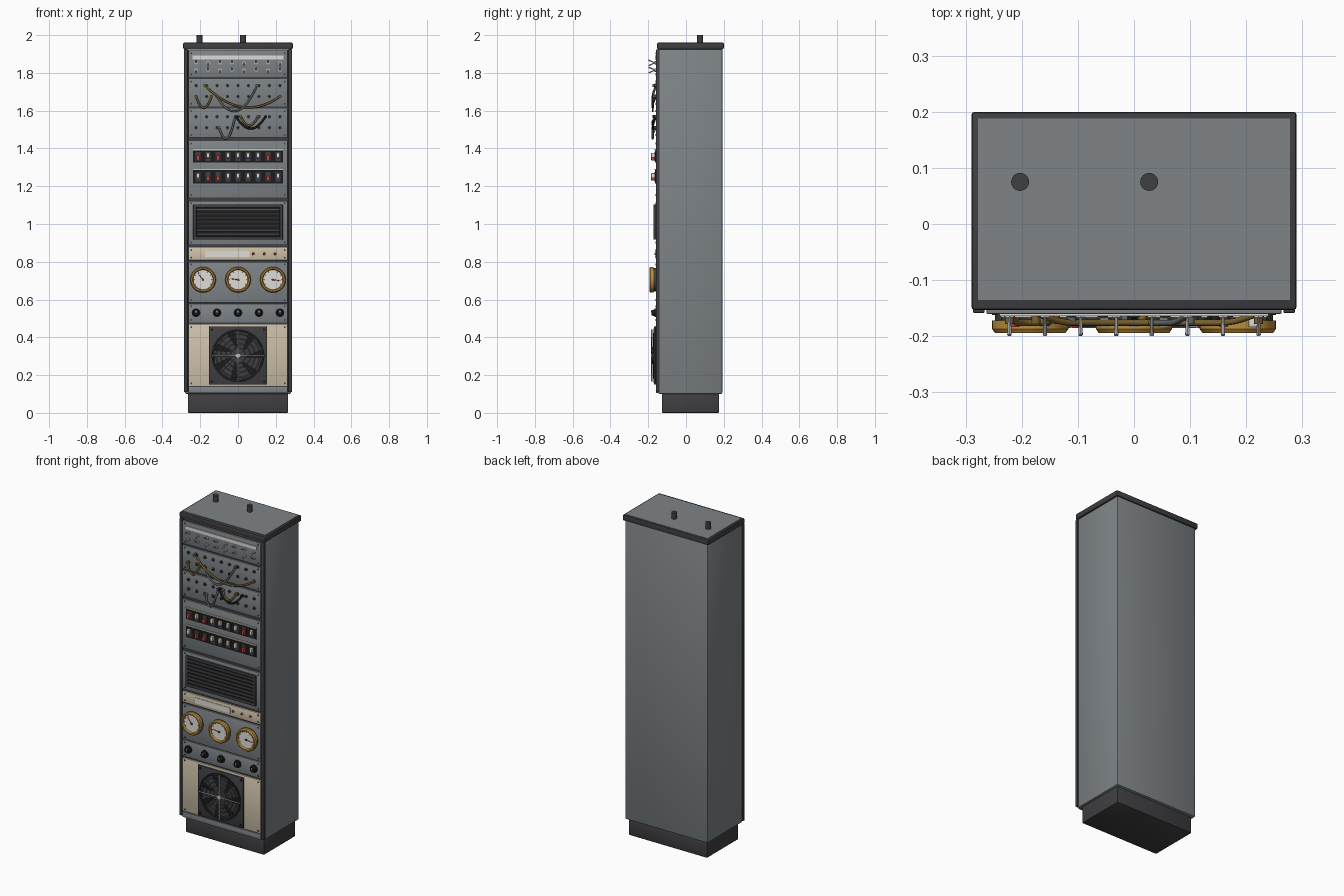
import bpy, bmesh, math
from mathutils import Matrix, Vector

if "Cube" in bpy.data.objects:
    bpy.data.objects.remove(bpy.data.objects["Cube"])


def material(name, *rgb):
    m = bpy.data.materials.new(name)
    m.use_nodes = True
    m.diffuse_color = (*rgb, 1)
    m.node_tree.nodes["Principled BSDF"].inputs["Base Color"].default_value = (*rgb, 1)
    return m


GREY = material("blue grey paint", .21, .23, .245)
DARK = material("charcoal", .05, .05, .055)
BLACK = material("black", .012, .012, .013)
BEIGE = material("beige", .62, .54, .4)
WHITE = material("off white", .74, .72, .68)
BRASS = material("brass", .5, .27, .04)
RED = material("red", .6, .05, .03)
STEEL = material("steel", .55, .56, .57)
BROWN = material("ochre cable", .19, .12, .03)
CABLE = material("grey cable", .13, .14, .15)
FRONT = -.16  # outer face of the equipment panels
built = []


def finish(name, bm, mat):
    me = bpy.data.meshes.new(name)
    bm.to_mesh(me)
    bm.free()
    me.materials.append(mat)
    ob = bpy.data.objects.new(name, me)
    bpy.context.collection.objects.link(ob)
    built.append(ob)
    return ob


def box(name, mat, x, y, z, bevel=0):
    """Box between the (low, high) pairs x, y and z."""
    bm = bmesh.new()
    size = [b - a for a, b in (x, y, z)]
    mid = [(a + b) / 2 for a, b in (x, y, z)]
    bmesh.ops.create_cube(bm, size=1, matrix=Matrix.Translation(mid) @ Matrix.Diagonal((*size, 1)))
    if bevel:
        bmesh.ops.bevel(bm, geom=bm.edges[:], offset=bevel, segments=2, profile=.5, affect='EDGES')
    return finish(name, bm, mat)


def rod(name, mat, a, b, r1, r2=None, sides=16):
    """Cylinder or cone from point a to point b."""
    a, b = Vector(a), Vector(b)
    turn = (b - a).to_track_quat('Z', 'Y').to_matrix().to_4x4()
    bm = bmesh.new()
    bmesh.ops.create_cone(bm, cap_ends=True, segments=sides, radius1=r1, radius2=r1 if r2 is None else r2,
                          depth=(b - a).length, matrix=Matrix.Translation((a + b) / 2) @ turn)
    return finish(name, bm, mat)


def knob(name, mat, x, z, r, back, front, r2=None, sides=16):
    return rod(name, mat, (x, back, z), (x, front, z), r, r2, sides)


def lathe(name, mat, x, z, profile, sides=32):
    """Turn a closed (radius, y) profile about a front-facing axis."""
    bm = bmesh.new()
    rings = []
    for i in range(sides):
        t = 2 * math.pi * i / sides
        rings.append([bm.verts.new((x + r * math.cos(t), y, z + r * math.sin(t))) for r, y in profile])
    n = len(profile)
    for i in range(sides):
        p, q = rings[i], rings[(i + 1) % sides]
        for j in range(n):
            k = (j + 1) % n
            bm.faces.new((p[j], p[k], q[k], q[j]))
    bmesh.ops.recalc_face_normals(bm, faces=bm.faces[:])
    return finish(name, bm, mat)


def spread(count, half):
    return [-half + 2 * half * i / (count - 1) for i in range(count)]


# Cabinet shell
box("plinth", DARK, (-.265, .265), (-.127, .175), (0, .105), .004)
box("cabinet_body", GREY, (-.28, .28), (-.148, .192), (.1, 1.935), .008)
box("lid", DARK, (-.29, .29), (-.153, .2), (1.925, 1.96), .006)
box("lid_panel", GREY, (-.278, .278), (-.135, .188), (1.95, 1.962))
for x in (-.203, .027):
    rod("cable_gland", DARK, (x, .075, 1.955), (x, .075, 2), .016, sides=24)
for s in (-1, 1):
    box("front_post", DARK, sorted((s * .266, s * .287)), (-.159, -.14), (.11, 1.925), .003)

# Equipment panels, bottom to top
panels = [("bottom_panel", GREY, .105, .137), ("fan_panel", BEIGE, .142, .468),
          ("knob_panel", GREY, .478, .578), ("gauge_panel", GREY, .583, .8),
          ("label_panel", BEIGE, .808, .876), ("vent_panel", GREY, .888, 1.123),
          ("switch_panel", GREY, 1.14, 1.44), ("lower_patch_panel", GREY, 1.457, 1.612),
          ("upper_patch_panel", GREY, 1.622, 1.768), ("toggle_panel", GREY, 1.778, 1.918)]
box("panel_recess", DARK, (-.268, .268), (-.151, -.14), (.108, 1.922))
for name, mat, low, high in panels:
    box(name, mat, (-.263, .263), (FRONT, -.14), (low, high), .002)
    if high - low > .06:
        for x in (-.248, .248):
            for z in (low + .014, high - .014):
                knob(name + "_screw", DARK, x, z, .005, FRONT, FRONT - .002, sides=8)

# Fan with blades, finger guard and bright cross
fz = .303
box("fan_frame", DARK, (-.154, .154), (-.17, FRONT), (fz - .154, fz + .154), .003)
knob("fan_opening", BLACK, 0, fz, .14, -.169, -.1715, sides=48)
knob("fan_hub", DARK, 0, fz, .045, -.171, -.177, sides=32)
for i in range(7):
    bm = bmesh.new()
    t = 2 * math.pi * i / 7
    pts = [(.04, t, -.172), (.128, t + .25, -.172), (.128, t + .8, -.176), (.04, t + .6, -.176)]
    bm.faces.new([bm.verts.new((r * math.cos(a), y, fz + r * math.sin(a))) for r, a, y in reversed(pts)])
    finish("fan_blade", bm, DARK)
for r in (.04, .065, .09, .115, .135):
    lathe("guard_ring", CABLE, 0, fz, [(r - .002, -.179), (r, -.177), (r + .002, -.179), (r, -.181)], 40)
for i in range(2):
    d = Vector((.138 * (1 - i), 0, .138 * i))
    c = Vector((0, -.182, fz))
    rod("guard_cross", STEEL, c - d, c + d, .0035, sides=8)
    e = Vector((.098, 0, .098 * (1 - 2 * i)))
    rod("guard_diagonal", CABLE, c - e, c + e, .002, sides=8)
knob("guard_centre", STEEL, 0, fz, .013, -.178, -.186)
for x in (-.138, .138):
    for z in (fz - .138, fz + .138):
        knob("fan_screw", BLACK, x, z, .007, -.169, -.173, sides=10)

# Control knobs
for x in spread(5, .222):
    knob("knob_skirt", BLACK, x, .53, .023, FRONT, -.167, sides=24)
    knob("knob_cap", BLACK, x, .53, .017, -.167, -.183, .014, 24)
    box("knob_pointer", WHITE, (x - .0018, x + .0018), (-.185, -.182), (.532, .543))

# Round gauges
gz = .705
for x, angle in ((-.185, 128), (0, 172), (.185, -8)):
    knob("gauge_housing", DARK, x, gz, .063, FRONT, -.176, sides=40)
    lathe("gauge_bezel", BRASS, x, gz,
          [(.052, -.172), (.068, -.172), (.068, -.187), (.063, -.194), (.056, -.194), (.052, -.188)], 40)
    knob("gauge_face", WHITE, x, gz, .053, -.174, -.184, sides=40)
    t = math.radians(angle)
    d = Vector((math.cos(t), 0, math.sin(t)))
    c = Vector((x, -.186, gz))
    rod("gauge_needle", RED, c - d * .008, c + d * .043, .0028, .0015, 6)
    knob("gauge_pivot", DARK, x, gz, .006, -.183, -.189, sides=12)
    for k in range(9):
        t = math.radians(-30 + 30 * k)
        u = Vector((math.cos(t), 0, math.sin(t)))
        c = Vector((x, -.184, gz))
        rod("gauge_tick", DARK, c + u * .045, c + u * .051, .001, sides=4)

# Label strip with indicator lamps
box("label_plate", WHITE, (-.175, .06), (-.163, FRONT), (.825, .858))
for x in (.08, .138, .196):
    knob("lamp", RED, x, .842, .007, FRONT, -.168, .005, 12)

# Louvred vent
vx, v0, v1 = .237, .917, 1.103
box("vent_back", BLACK, (-vx, vx), (-.162, FRONT), (v0, v1))
for z in (v0, v1 - .016):
    box("vent_rail", DARK, (-vx, vx), (-.172, FRONT), (z, z + .016), .002)
for s in (-1, 1):
    box("vent_side", DARK, sorted((s * (vx - .016), s * vx)), (-.172, FRONT), (v0, v1), .002)
for i in range(7):
    z = v0 + .023 + i * .0215
    box("vent_slat", DARK, (-vx + .014, vx - .014), (-.17, FRONT), (z, z + .012))
    box("vent_slat_edge", CABLE, (-vx + .016, vx - .016), (-.171, -.168), (z + .009, z + .012))

# Rocker switch rows
for low, high, reds, ups in ((1.325, 1.39, (0, 2, 7), (1, 3, 4, 5, 6, 8)),
                             (1.215, 1.285, (1, 2, 7), (0, 3, 4, 5, 6, 8))):
    box("switch_strip", BLACK, (-.237, .237), (-.165, FRONT), (low, high))
    box("strip_trim", BEIGE, (-.237, .237), (-.167, FRONT), (high, high + .006))
    mid = (low + high) / 2
    for i, x in enumerate(spread(9, .212)):
        z = mid + (.006 if i in ups else -.008)
        box("switch_well", DARK, (x - .014, x + .014), (-.168, FRONT), (mid - .024, mid + .024))
        box("rocker", RED if i in reds else WHITE, (x - .008, x + .008), (-.184, -.165),
            (z - .013, z + .013), .002)

# Patch sockets
for z in (1.733, 1.675, 1.568, 1.51):
    for x in spread(9, .222):
        knob("socket_collar", DARK, x, z, .0095, FRONT, -.166, sides=12)
        knob("socket_hole", BLACK, x, z, .005, FRONT, -.167, sides=8)


# Hanging patch cables
def cable(mat, x0, z0, x1, z1, sag):
    cu = bpy.data.curves.new("patch_cable", 'CURVE')
    cu.dimensions = '3D'
    cu.bevel_depth = .0055
    cu.bevel_resolution = 2
    sp = cu.splines.new('POLY')
    n = 20
    sp.points.add(n)
    for i, p in enumerate(sp.points):
        t = i / n
        y = FRONT - .016 * min(1, 8 * t, 8 * (1 - t))
        p.co = (x0 + (x1 - x0) * t, y, z0 + (z1 - z0) * t - 4 * sag * t * (1 - t), 1)
    cu.materials.append(mat)
    bpy.context.collection.objects.link(bpy.data.objects.new("patch_cable", cu))
    for x, z in ((x0, z0), (x1, z1)):
        knob("cable_plug", mat, x, z, .008, FRONT, -.178, sides=12)


cable(BROWN, -.175, 1.733, .222, 1.675, .085)
cable(BROWN, -.222, 1.675, -.14, 1.675, .06)
cable(CABLE, -.111, 1.675, .1, 1.733, .105)
cable(BLACK, -.01, 1.568, .145, 1.568, .063)
cable(BROWN, .015, 1.568, .105, 1.568, .047)
cable(CABLE, -.1, 1.51, -.015, 1.568, .085)

# Toggle switches under a pale label strip
box("toggle_label", WHITE, (-.24, .24), (-.164, FRONT), (1.872, 1.892))
for i, x in enumerate(spread(8, .222)):
    for z, down in ((1.853, i % 3 == 1), (1.815, i % 2 == 0)):
        tip = -.015 if down else .015
        knob("toggle_nut", STEEL, x, z, .009, FRONT, -.167, sides=6)
        rod("toggle_lever", STEEL, (x, -.165, z), (x, -.198, z + tip), .0025, .004, 8)

# Smooth the round parts, keep edges crisp
bpy.ops.object.select_all(action='DESELECT')
for ob in built:
    ob.select_set(True)
bpy.context.view_layer.objects.active = built[0]
bpy.ops.object.shade_smooth_by_angle(angle=math.radians(35))
